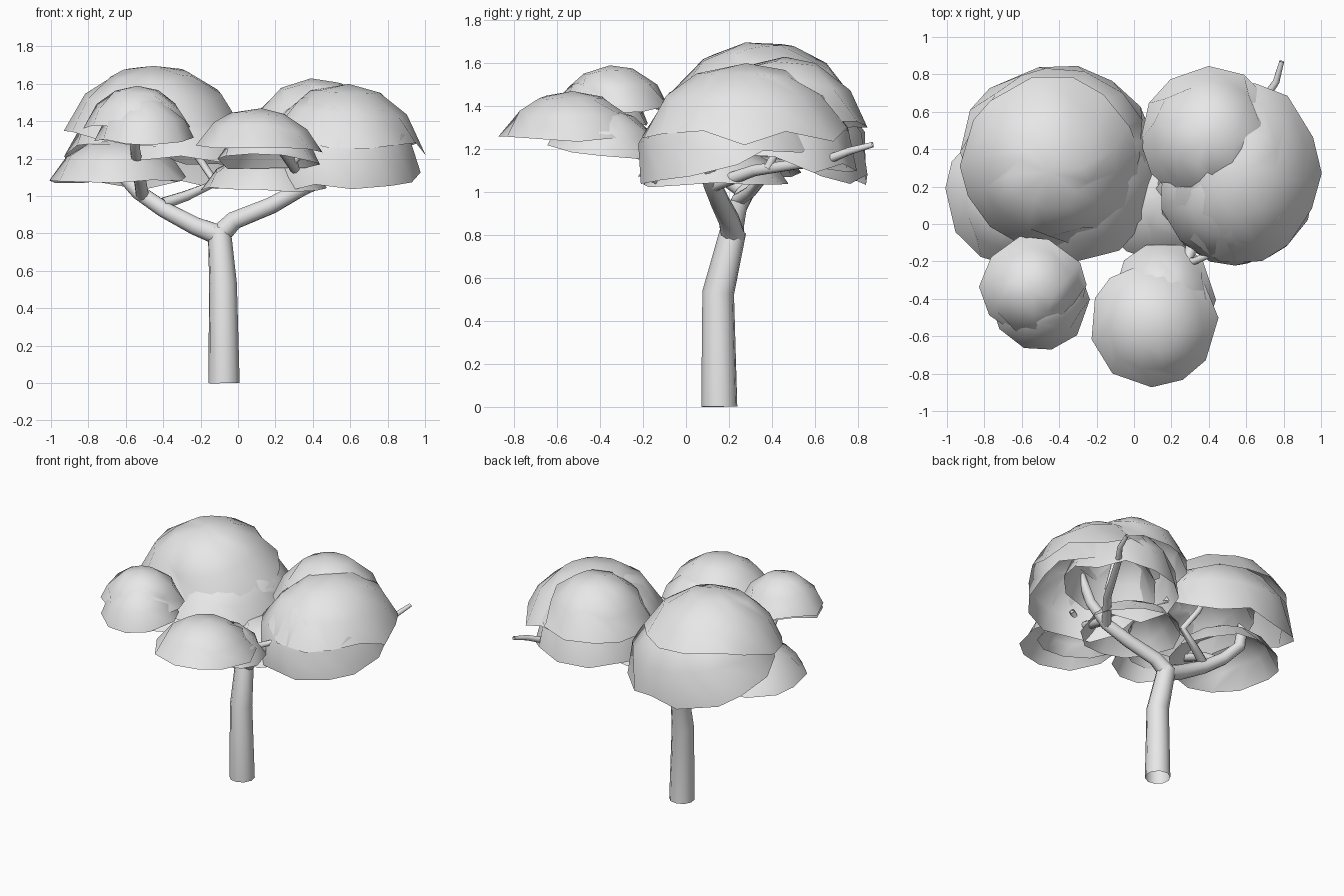
import bpy, bmesh, math, random
from mathutils import Euler

random.seed(4)
cube = bpy.data.objects.get("Cube")
if cube:
    bpy.data.objects.remove(cube)

grey = bpy.data.materials.new("light grey")
grey.use_nodes = True
grey.diffuse_color = (0.8, 0.8, 0.8, 1)
grey.node_tree.nodes["Principled BSDF"].inputs["Base Color"].default_value = (0.8, 0.8, 0.8, 1)


def limb(name, points):
    """Tapered round branch; each point is x, y, z, radius."""
    curve = bpy.data.curves.new(name, "CURVE")
    curve.dimensions = "3D"
    curve.bevel_depth = 1
    curve.bevel_resolution = 3
    spline = curve.splines.new("POLY")
    spline.points.add(len(points) - 1)
    for p, (x, y, z, r) in zip(spline.points, points):
        p.co = (x, y, z, 1)
        p.radius = r
    curve.materials.append(grey)
    obj = bpy.data.objects.new(name, curve)
    bpy.context.collection.objects.link(obj)
    bpy.ops.object.select_all(action="DESELECT")
    obj.select_set(True)
    bpy.context.view_layer.objects.active = obj
    bpy.ops.object.convert(target="MESH")
    bpy.ops.object.shade_smooth_by_angle(angle=math.radians(50))


def canopy(name, rim, size, tilt=(0, 0), arc=72, sides=12):
    """Open leaf cap: rim centre, (x radius, y radius, height), tilt, arc from apex to rim."""
    arc = math.radians(arc)
    widest = math.sin(min(arc, math.pi / 2))
    bm = bmesh.new()
    rings = []
    for level in (0.33, 0.67, 1):
        ring = []
        for i in range(sides):
            a = math.tau * (i + random.uniform(-.2, .2) + level) / sides
            t = arc * (level + random.uniform(-.06, .06))
            r = 1.02 * math.sin(t) / widest
            z = (math.cos(t) - math.cos(arc)) / (1 - math.cos(arc))
            ring.append(bm.verts.new((r * math.cos(a), r * math.sin(a), z)))
        rings.append(ring)
    apex = bm.verts.new((0, 0, 1))
    for i in range(sides):
        j = (i + 1) % sides
        bm.faces.new((apex, rings[0][i], rings[0][j]))
        for upper, lower in zip(rings, rings[1:]):
            bm.faces.new((upper[i], lower[i], lower[j]))
            bm.faces.new((upper[i], lower[j], upper[j]))
    bmesh.ops.scale(bm, verts=bm.verts, vec=size)
    turn = Euler((math.radians(tilt[0]), math.radians(tilt[1]), 0)).to_matrix()
    bmesh.ops.rotate(bm, verts=bm.verts, cent=(0, 0, 0), matrix=turn)
    bmesh.ops.translate(bm, verts=bm.verts, vec=rim)
    mesh = bpy.data.meshes.new(name)
    bm.to_mesh(mesh)
    bm.free()
    mesh.shade_smooth()
    mesh.materials.append(grey)
    bpy.context.collection.objects.link(bpy.data.objects.new(name, mesh))


# Trunk and main fork
limb("trunk", [(-.075, .155, 0, .085), (-.08, .15, .53, .075), (-.1, .22, .82, .062)])
limb("right_branch", [(-.1, .21, .79, .058), (-.23, .22, .84, .05), (-.4, .24, .93, .045),
                      (-.53, .29, 1.02, .042), (-.63, .34, 1.13, .04), (-.65, .36, 1.32, .034)])
limb("left_branch", [(-.1, .22, .79, .058), (-.02, .2, .87, .05), (.18, .16, .95, .046),
                     (.34, .12, 1.04, .042), (.46, .1, 1.17, .036), (.55, .08, 1.4, .03)])
# Smaller branches and twigs
limb("inner_branch", [(-.4, .24, .96, .032), (-.28, .3, 1.0, .028), (-.12, .36, 1.07, .025),
                      (-.22, .4, 1.22, .02), (-.3, .42, 1.4, .015)])
limb("front_right_branch", [(-.51, .27, 1.0, .035), (-.53, .1, 1.12, .032),
                            (-.55, -.2, 1.25, .027), (-.55, -.35, 1.42, .02)])
limb("front_left_branch", [(.36, .11, 1.06, .032), (.3, -.15, 1.16, .03), (.21, -.4, 1.28, .025)])
limb("front_left_twig", [(.29, -.2, 1.18, .02), (.32, -.2, 1.21, .02), (.4, -.165, 1.24, .018)])
limb("back_left_branch", [(.34, .12, 1.03, .032), (.5, .32, 1.1, .027), (.69, .66, 1.15, .022),
                          (.76, .76, 1.19, .018), (.79, .87, 1.22, .013)])
limb("upper_left_twig", [(.55, .38, 1.11, .02), (.56, .45, 1.25, .016), (.52, .42, 1.42, .013)])

# Right rear canopy
canopy("right_crown_top", (-.45, .33, 1.36), (.47, .46, .34), (9, 0), sides=14)
canopy("right_crown_back", (-.41, .41, 1.18), (.51, .45, .41), (-16, 4), 85, 14)
canopy("right_crown_inner", (-.28, .27, 1.19), (.4, .47, .29), (0, 6))
canopy("right_lower_skirt", (-.64, .16, 1.09), (.36, .37, .22))
# Left rear canopy
canopy("left_crown_top", (.41, .46, 1.33), (.37, .37, .3), (0, -4))
canopy("left_crown_middle", (.57, .28, 1.28), (.42, .48, .32), (0, 4), sides=14)
canopy("left_crown_front", (.54, .21, 1.14), (.43, .43, .43), (14, 0), 92, 14)
canopy("left_crown_back", (.46, .41, 1.12), (.39, .38, .42), (-6, -2), 88)
canopy("left_lower_skirt", (.14, .14, 1.04), (.33, .33, .19))
# Front canopies
canopy("front_right_crown", (-.54, -.34, 1.37), (.28, .27, .22), (4, 0), sides=10)
canopy("front_right_skirt", (-.5, -.42, 1.31), (.26, .25, .22), (4, 0), sides=10)
canopy("front_left_crown", (.11, -.53, 1.25), (.34, .34, .22), (0, 4), 66, 11)
canopy("front_left_skirt", (.16, -.38, 1.18), (.27, .28, .21), (-6, 0), sides=10)
